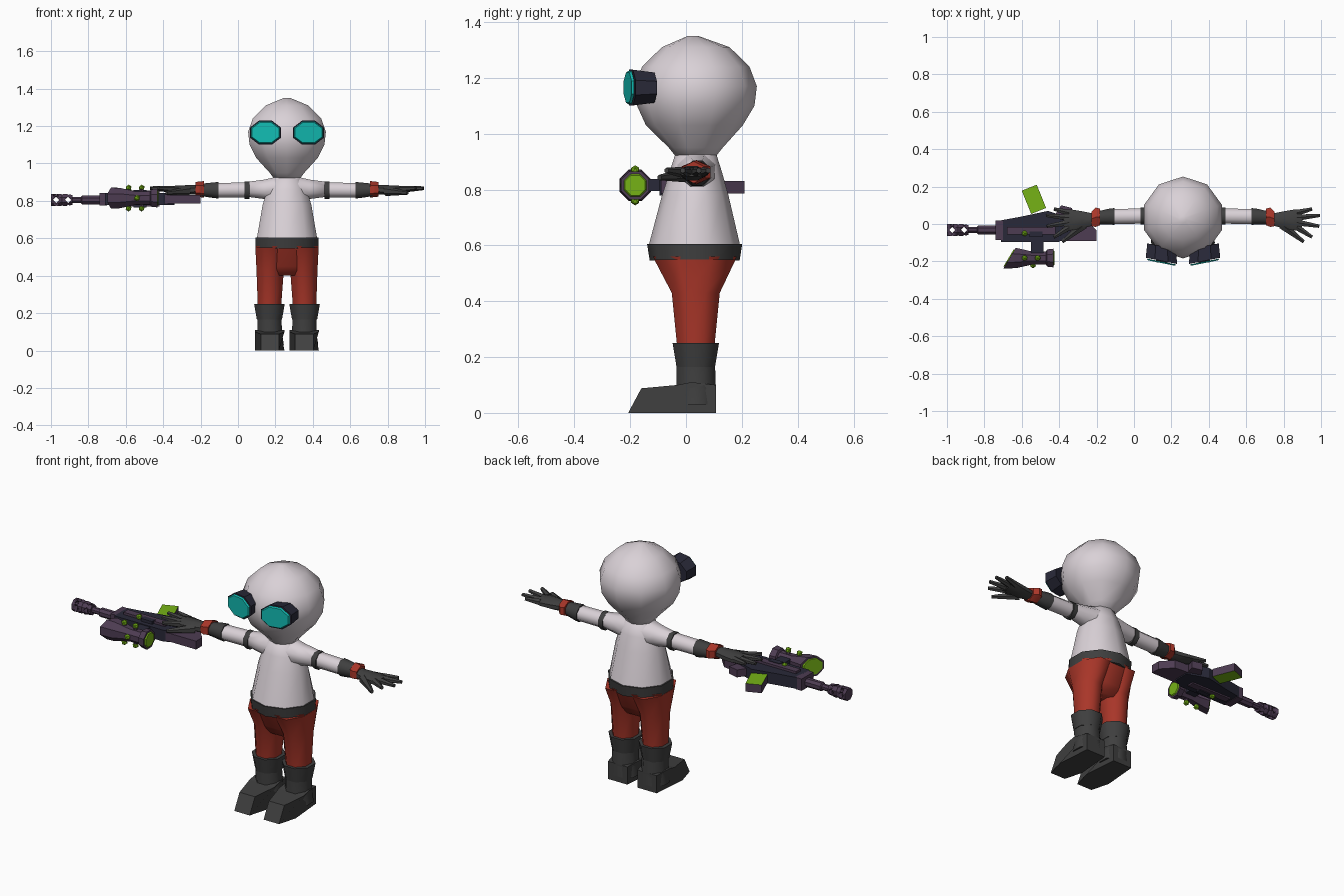
import bpy, bmesh
from math import pi, cos, sin, radians
from mathutils import Vector, Matrix

if "Cube" in bpy.data.objects:
    bpy.data.objects.remove(bpy.data.objects["Cube"])

CX, CY = 0.262, 0.035          # body centre line


def material(name, rgb):
    m = bpy.data.materials.new(name)
    m.use_nodes = True
    m.diffuse_color = (*rgb, 1)
    m.node_tree.nodes["Principled BSDF"].inputs["Base Color"].default_value = (*rgb, 1)
    return m


WHITE = material("pale_suit", (0.70, 0.64, 0.68))
RED = material("red_cloth", (0.40, 0.037, 0.022))
DARK = material("dark_leather", (0.05, 0.05, 0.05))
NAVY = material("navy_metal", (0.022, 0.022, 0.04))
PURPLE = material("purple_metal", (0.075, 0.045, 0.085))
TEAL = material("teal_glass", (0.006, 0.50, 0.45))
LIME = material("lime_glow", (0.18, 0.45, 0.008))


def finish(name, bm, mat, angle=30):
    """Turn a bmesh into a named, shaded object."""
    bmesh.ops.recalc_face_normals(bm, faces=bm.faces)
    me = bpy.data.meshes.new(name)
    bm.to_mesh(me)
    bm.free()
    me.materials.append(mat)
    ob = bpy.data.objects.new(name, me)
    bpy.context.collection.objects.link(ob)
    bpy.ops.object.select_all(action="DESELECT")
    ob.select_set(True)
    bpy.context.view_layer.objects.active = ob
    if angle:
        bpy.ops.object.shade_smooth_by_angle(angle=radians(angle))
    return ob


def loft(name, axis, sections, mat, n=8, angle=50):
    """Join rings (t, centre_u, centre_v, radius_u, radius_v) along an axis."""
    order = {"x": (2, 0, 1), "y": (0, 2, 1), "z": (0, 1, 2)}[axis]
    bm, rings, k = bmesh.new(), [], 1 / cos(pi / n)
    for t, cu, cv, ru, rv in sections:
        ring = []
        for i in range(n):
            a = 2 * pi * (i + 0.5) / n
            p = (cu + ru * k * cos(a), cv + rv * k * sin(a), t)
            ring.append(bm.verts.new([p[j] for j in order]))
        rings.append(ring)
    for r, q in zip(rings, rings[1:]):
        for i in range(n):
            j = (i + 1) % n
            bm.faces.new((r[i], r[j], q[j], q[i]))
    bm.faces.new(rings[0])
    bm.faces.new(rings[-1])
    return finish(name, bm, mat, angle)


def rod(name, p0, p1, r0, r1, mat, n=6):
    """Tapered rod between two points."""
    p0, p1 = Vector(p0), Vector(p1)
    d = p1 - p0
    m = Matrix.Translation((p0 + p1) / 2) @ d.to_track_quat("Z", "Y").to_matrix().to_4x4()
    bm = bmesh.new()
    bmesh.ops.create_cone(bm, cap_ends=True, segments=n, radius1=r0, radius2=r1,
                          depth=d.length, matrix=m)
    return finish(name, bm, mat, 40)


def prism(name, axis, outline, lo, hi, mat):
    """Extrude a 2D outline along an axis."""
    order = {"x": (2, 0, 1), "y": (0, 2, 1), "z": (0, 1, 2)}[axis]
    bm = bmesh.new()
    base = bm.faces.new([bm.verts.new([(u, v, lo)[j] for j in order]) for u, v in outline])
    new = bmesh.ops.extrude_face_region(bm, geom=[base])["geom"]
    move = Vector([(0, 0, hi - lo)[j] for j in order])
    bmesh.ops.translate(bm, vec=move, verts=[g for g in new if isinstance(g, bmesh.types.BMVert)])
    return finish(name, bm, mat, 0)


def box(name, lo, hi, mat):
    return prism(name, "z", [(lo[0], lo[1]), (hi[0], lo[1]), (hi[0], hi[1]), (lo[0], hi[1])],
                 lo[2], hi[2], mat)


# Head, torso, belt and hips
loft("head", "z", [(z, CX, CY + dy, r, r) for z, r, dy in (
    (0.91, 0.062, 0), (0.95, 0.092, 0), (1.03, 0.165, -0.005), (1.10, 0.200, 0),
    (1.17, 0.208, 0), (1.24, 0.183, 0), (1.31, 0.115, 0), (1.35, 0.018, -0.01))],
    WHITE, 10, 80)
loft("torso", "z", [(0.59, CX, 0.030, 0.163, 0.158), (0.78, CX, 0.033, 0.130, 0.113),
                    (0.86, CX, CY, 0.105, 0.090), (0.94, CX, CY, 0.066, 0.066)], WHITE, 10, 80)
loft("belt", "z", [(0.545, CX, 0.031, 0.168, 0.153), (0.605, CX, 0.031, 0.168, 0.162)], DARK, 10)
loft("hips", "z", [(0.40, CX, CY, 0.12, 0.06), (0.45, CX, CY, 0.150, 0.092),
                   (0.56, CX, 0.032, 0.168, 0.150)], RED, 8, 80)

for side, s in (("left", 1), ("right", -1)):
    def X(d):
        return CX + s * d

    # Leg and boot
    lx = X(0.083)
    loft(side + "_leg", "z", [(0.23, X(0.094), CY, 0.062, 0.066), (0.43, X(0.090), CY, 0.073, 0.086),
                              (0.55, X(0.086), 0.032, 0.083, 0.146)], RED, 8, 80)
    loft(side + "_boot_shaft", "z", [(0.03, X(0.092), 0.037, 0.075, 0.070),
                                     (0.09, X(0.092), 0.037, 0.066, 0.070),
                                     (0.172, X(0.094), CY, 0.064, 0.069)], DARK)
    loft(side + "_boot_cuff", "z", [(0.165, X(0.094), CY, 0.067, 0.069),
                                    (0.25, X(0.094), CY, 0.082, 0.083)], DARK)
    foot = prism(side + "_boot_foot", "x", [(0.107, 0), (0.107, 0.1), (0.02, 0.11), (-0.03, 0.1),
                                            (-0.16, 0.088), (-0.207, 0), (-0.1, 0)],
                 X(0.092) - 0.078, X(0.092) + 0.078, DARK)
    for v in foot.data.vertices:
        taper = 0.62 if v.co.y < -0.15 else 0.78 if v.co.y > 0.1 else 1
        v.co.x = X(0.092) + (v.co.x - X(0.092)) * taper

    # Shoulder, sleeve, cuffs, glove and wrist band
    loft(side + "_shoulder", "x", [(X(0.02), CY, 0.862, 0.075, 0.075),
                                   (X(0.12), 0.04, 0.862, 0.056, 0.052),
                                   (X(0.21), 0.042, 0.862, 0.040, 0.040)], WHITE, 8, 80)
    loft(side + "_arm_band", "x", [(X(0.20), 0.042, 0.857, 0.045, 0.046),
                                   (X(0.228), 0.042, 0.857, 0.045, 0.047)], DARK)
    loft(side + "_sleeve", "x", [(X(0.22), 0.042, 0.859, 0.040, 0.040),
                                 (X(0.38), 0.040, 0.857, 0.041, 0.038)], WHITE)
    loft(side + "_glove_cuff", "x", [(X(0.365), 0.040, 0.857, 0.045, 0.044),
                                     (X(0.39), 0.040, 0.857, 0.043, 0.042),
                                     (X(0.46), 0.033, 0.859, 0.034, 0.033)], DARK)
    loft(side + "_wrist_band", "x", [(X(0.445), 0.038, 0.862, 0.045, 0.038),
                                     (X(0.468), 0.036, 0.862, 0.052, 0.036),
                                     (X(0.490), 0.027, 0.862, 0.038, 0.034)], RED, 6, 20)

    # Hand with spread fingers
    loft(side + "_palm", "x", [(X(0.48), 0.024, 0.860, 0.032, 0.025),
                               (X(0.54), 0.022, 0.858, 0.046, 0.026),
                               (X(0.60), 0.022, 0.860, 0.056, 0.021),
                               (X(0.635), 0.022, 0.862, 0.050, 0.015)], DARK)
    for i, (d, y) in enumerate(((0.69, 0.080), (0.732, 0.046), (0.728, -0.012), (0.69, -0.070))):
        rod(f"{side}_finger_{i + 1}", (X(0.61), 0.060 - i * 0.026, 0.862),
            (X(d), y, 0.868), 0.019, 0.010, DARK)
    rod(side + "_thumb", (X(0.53), -0.005, 0.852), (X(0.645), -0.095, 0.843), 0.026, 0.010, DARK)

    # Goggle frame and lens, swept back towards the temple
    gx = X(0.115)
    frame = loft(side + "_goggle_frame", "y", [(-0.213, gx, 1.165, 0.084, 0.064),
                                               (-0.135, gx, 1.165, 0.076, 0.054)], NAVY, 8, 20)
    lens = loft(side + "_goggle_lens", "y", [(-0.225, gx, 1.165, 0.073, 0.054),
                                             (-0.217, gx, 1.165, 0.078, 0.059)], TEAL, 8, 20)
    for part in (frame, lens):
        for v in part.data.vertices:
            v.co.y += 0.2 * (abs(v.co.x - CX) - 0.035)

# Rifle muzzle, with diamond vents cut through it
GY, GZ = -0.032, 0.805
muzzle = loft("muzzle", "x", [(x, GY, GZ, r, r) for x, r in (
    (-1.0, 0.033), (-0.95, 0.033), (-0.94, 0.029), (-0.93, 0.033), (-0.885, 0.027))], PURPLE, 8, 20)
for x in (-0.972, -0.908):
    for d in (Vector((0, 0, 0.1)), Vector((0, 0.1, 0))):
        c = Vector((x, GY, GZ))
        cutter = rod("vent_cutter", c - d, c + d, 0.017, 0.017, PURPLE, 4)
        cutter.hide_render = True
        mod = muzzle.modifiers.new("vent", "BOOLEAN")
        mod.operation, mod.solver, mod.object = "DIFFERENCE", "EXACT", cutter
        bpy.context.view_layer.objects.active = muzzle
        bpy.ops.object.modifier_apply(modifier=mod.name)
        bpy.data.objects.remove(cutter)

# Barrel, receiver, stock and grip
loft("barrel", "x", [(x, GY, GZ, r, r) for x, r in (
    (-0.89, 0.016), (-0.84, 0.016), (-0.835, 0.023), (-0.70, 0.023))], PURPLE, 8, 30)
box("barrel_collar", (-0.74, -0.085, 0.775), (-0.70, 0.02, 0.842), PURPLE)
prism("receiver", "z", [(-0.71, -0.095), (-0.40, -0.095), (-0.34, -0.06), (-0.34, 0.03),
                        (-0.46, 0.07), (-0.60, 0.04), (-0.71, 0.02)], 0.778, 0.842, NAVY)
box("receiver_spine", (-0.68, -0.055, 0.77), (-0.42, -0.015, 0.855), PURPLE)
box("receiver_hatch", (-0.56, -0.07, 0.765), (-0.49, -0.04, 0.858), NAVY)
prism("stock", "z", [(-0.42, -0.09), (-0.20, -0.09), (-0.20, -0.035), (-0.26, 0.03),
                     (-0.38, 0.04)], 0.785, 0.832, PURPLE)
prism("grip", "z", [(-0.44, 0.02), (-0.35, 0.02), (-0.33, 0.085), (-0.39, 0.10)],
      0.788, 0.830, PURPLE)

# Magazine: lime broad faces with purple edges
mag = box("magazine", (-0.043, -0.067, -0.023), (0.043, 0.067, 0.023), PURPLE)
mag.data.materials.append(LIME)
for f in mag.data.polygons:
    f.material_index = int(abs(f.normal.z) > 0.9)
mag.data.transform(Matrix.Translation((-0.535, 0.132, 0.808)) @ Matrix.Rotation(radians(22), 4, "Z"))

# Scope with a slanted front hood and lime lenses
SY, SZ = -0.182, 0.815
scope = loft("scope", "x", [(x, SY, SZ, r, r) for x, r in (
    (-0.665, 0.056), (-0.63, 0.054), (-0.545, 0.035), (-0.47, 0.035), (-0.465, 0.046),
    (-0.43, 0.050))], PURPLE, 8, 30)
front = loft("scope_front_lens", "x", [(-0.671, SY, SZ, 0.044, 0.044),
                                       (-0.664, SY, SZ, 0.047, 0.047)], LIME, 8, 20)
loft("scope_eye_lens", "x", [(-0.432, SY, SZ, 0.042, 0.042),
                             (-0.424, SY, SZ, 0.036, 0.036)], LIME, 8, 20)
for part in (scope, front):
    for v in part.data.vertices:
        if v.co.x < -0.64:
            v.co.x += 0.6 * (v.co.y - SY)
box("scope_mount", (-0.55, -0.16, 0.795), (-0.485, -0.08, 0.838), NAVY)

# Lime adjuster knobs around the scope and on the receiver
knobs = [(x, SY, SZ + dz) for x in (-0.585, -0.515) for dz in (-0.055, 0.055)]
knobs += [(-0.54, SY - 0.038, SZ), (-0.585, -0.05, 0.852), (-0.585, -0.05, 0.768)]
for i, p in enumerate(knobs):
    bm = bmesh.new()
    bmesh.ops.create_icosphere(bm, subdivisions=1, radius=0.017, matrix=Matrix.Translation(p))
    finish(f"knob_{i + 1}", bm, LIME, 0)
    if i < 4:
        rod(f"knob_stem_{i + 1}", (p[0], SY, SZ), p, 0.013, 0.011, PURPLE)
